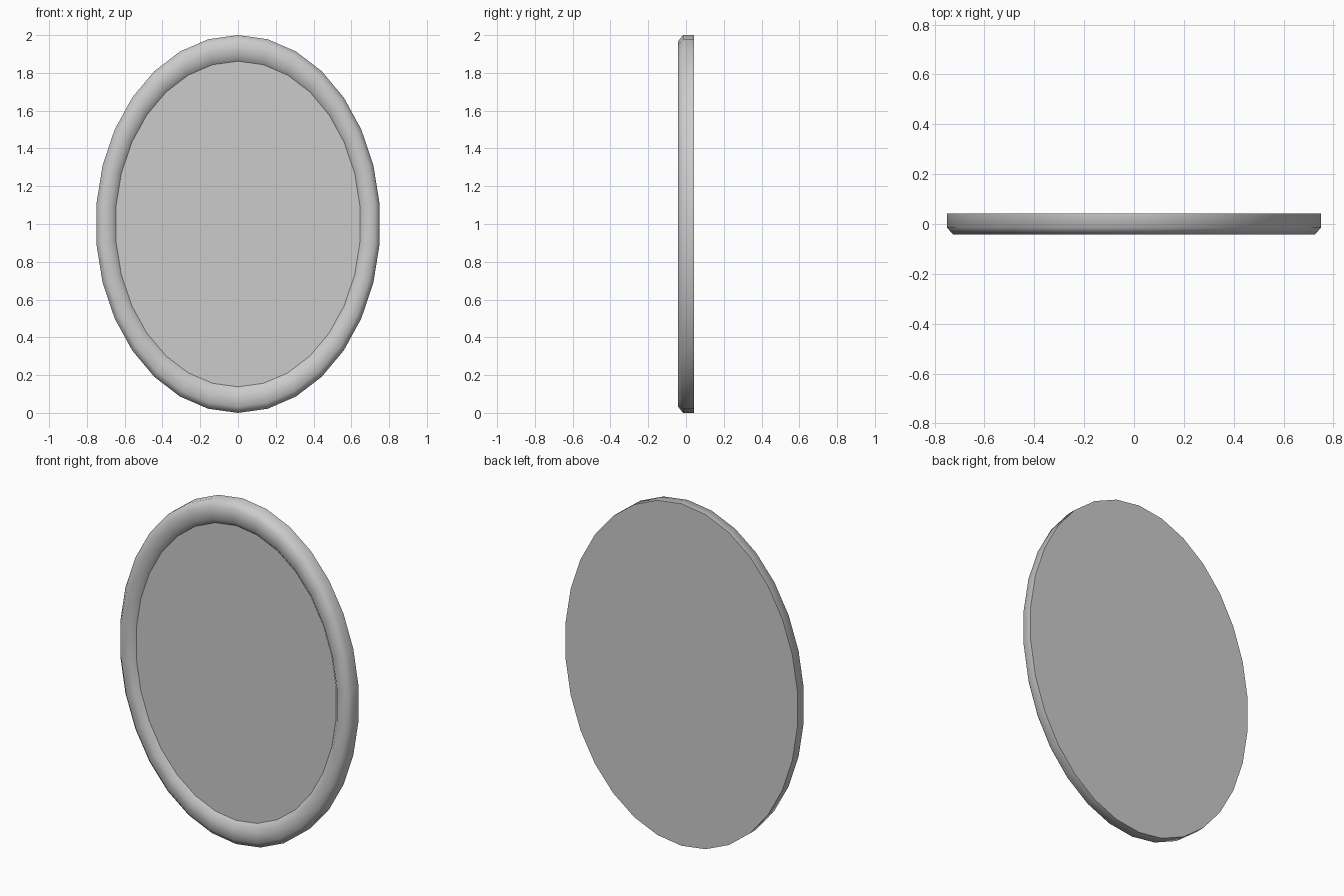
import bpy, bmesh, math

if "Cube" in bpy.data.objects:
    bpy.data.objects.remove(bpy.data.objects["Cube"])

SEG = 30            # sides of the oval
ASPECT = 0.754      # width / height
FRONT, EDGE, BACK = -0.042, -0.016, 0.042


def ring(bm, r, y):
    return [bm.verts.new((ASPECT * r * math.sin(2 * math.pi * i / SEG), y,
                          1 + r * math.cos(2 * math.pi * i / SEG)))
            for i in range(SEG)]


def oval(name, profile, cap_first=False, cap_last=False):
    """Loft (radius, y) profile points around the oval, optionally capped."""
    bm = bmesh.new()
    rings = [ring(bm, r, y) for r, y in profile]
    for a, b in zip(rings, rings[1:]):
        for i in range(SEG):
            j = (i + 1) % SEG
            bm.faces.new((a[i], b[i], b[j], a[j]))
    if cap_first:
        bm.faces.new(rings[0][::-1])
    if cap_last:
        bm.faces.new(rings[-1])
    me = bpy.data.meshes.new(name)
    bm.to_mesh(me)
    bm.free()
    ob = bpy.data.objects.new(name, me)
    bpy.context.collection.objects.link(ob)
    return ob


# Frame: flat back, straight outer wall, bevelled rounded front moulding
frame = oval("oval_frame", [(1.0, BACK), (1.0, EDGE), (0.967, FRONT),
                            (0.895, FRONT), (0.862, EDGE)], cap_first=True)
bpy.context.view_layer.objects.active = frame
frame.select_set(True)
bpy.ops.object.shade_smooth_by_angle(angle=math.radians(60))

# Mirror glass: flat oval flush with the inner edge of the frame
oval("mirror_glass", [(0.862, EDGE)], cap_last=True)

# Outward-facing normals: frame back +y, glass -y
for name, sign in (("oval_frame", 1), ("mirror_glass", -1)):
    me = bpy.data.objects[name].data
    cap = max(me.polygons, key=lambda p: len(p.vertices))
    if cap.normal.y * sign < 0:
        me.flip_normals()
